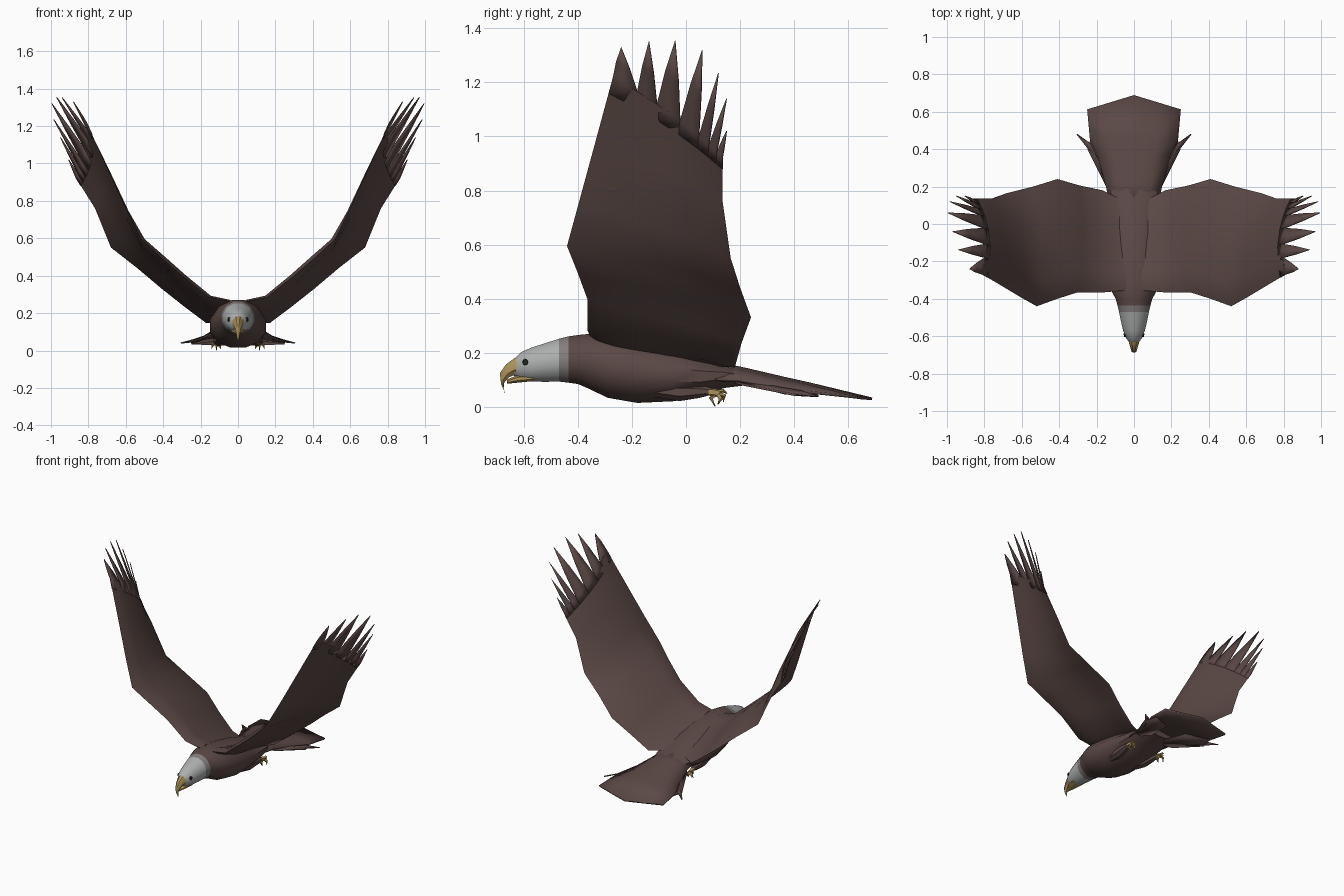
import bpy, bmesh, math
from mathutils import Vector as V

if "Cube" in bpy.data.objects:
    bpy.data.objects.remove(bpy.data.objects["Cube"])


def material(name, rgb):
    m = bpy.data.materials.new(name)
    m.diffuse_color = (*rgb, 1)
    m.use_nodes = True
    m.node_tree.nodes["Principled BSDF"].inputs["Base Color"].default_value = m.diffuse_color
    return m


BROWN = material("brown_plumage", (0.105, 0.066, 0.06))
WHITE = material("pale_plumage", (0.42, 0.43, 0.43))
GREY = material("neck_plumage", (0.23, 0.21, 0.205))
HORN = material("yellow_horn", (0.42, 0.29, 0.10))
DARK = material("dark_eye", (0.02, 0.018, 0.015))


def build(name, verts, faces, mat, mirror=False, thick=0, angle=40):
    bm = bmesh.new()
    vs = [bm.verts.new(v) for v in verts]
    for f in faces:
        bm.faces.new([vs[i] for i in f])
    bmesh.ops.recalc_face_normals(bm, faces=bm.faces)
    me = bpy.data.meshes.new(name)
    bm.to_mesh(me)
    bm.free()
    me.materials.append(mat)
    ob = bpy.data.objects.new(name, me)
    bpy.context.collection.objects.link(ob)
    if mirror:
        ob.modifiers.new("mirror", 'MIRROR')
    if thick:
        mod = ob.modifiers.new("thickness", 'SOLIDIFY')
        mod.thickness = thick
        mod.offset = 0
    bpy.ops.object.select_all(action='DESELECT')
    ob.select_set(True)
    bpy.context.view_layer.objects.active = ob
    bpy.ops.object.shade_smooth_by_angle(angle=math.radians(angle))
    return ob


def bridge(name, rings, mat, **kw):
    # skin closed rings of equal length, capped at both ends
    n = len(rings[0])
    verts = [p for r in rings for p in r]
    faces = [(k * n + i, k * n + (i + 1) % n, (k + 1) * n + (i + 1) % n, (k + 1) * n + i)
             for k in range(len(rings) - 1) for i in range(n)]
    faces += [tuple(range(n)), tuple(range(len(verts) - n, len(verts)))]
    return build(name, verts, faces, mat, **kw)


def loft(name, sections, mat, n=12, **kw):
    # sections: y, top z, bottom z, half width, optional lean of the bottom
    rings = []
    c = math.cos(math.pi / n)
    for y, top, bot, w, *lean in sections:
        ring = []
        for i in range(n):
            a = 2 * math.pi * (i + 0.5) / n
            s = math.sin(a) / c
            ring.append(V((w * math.cos(a) / c, y + (lean[0] if lean else 0) * (1 - s) / 2,
                           (top + bot) / 2 + (top - bot) / 2 * s)))
        rings.append(ring)
    return bridge(name, rings, mat, **kw)


def limb(name, pts, radii, mat, n=5, **kw):
    rings = []
    for i, p in enumerate(pts):
        d = V(pts[min(i + 1, len(pts) - 1)]) - V(pts[max(i - 1, 0)])
        q = d.to_track_quat('Z', 'Y')
        rings.append([V(p) + q @ V((radii[i] * math.cos(2 * math.pi * k / n),
                                    radii[i] * math.sin(2 * math.pi * k / n), 0)) for k in range(n)])
    return bridge(name, rings, mat, **kw)


# torso
loft("body", [(-.435, .261, .090, .088), (-.40, .266, .085, .098), (-.36, .270, .068, .120),
              (-.29, .266, .034, .140), (-.18, .250, .015, .150), (-.05, .220, .021, .150),
              (.05, .190, .035, .140), (.14, .162, .070, .130), (.26, .125, .085, .090)], BROWN)

# neck band and head
loft("neck", [(-.47, .252, .094, .080), (-.435, .261, .090, .088)], GREY)
loft("head", [(-.636, .175, .115, .022), (-.61, .203, .102, .043), (-.57, .220, .094, .058),
              (-.52, .236, .093, .070), (-.47, .252, .094, .080)], WHITE)

# hooked beak and lower jaw
loft("upper_beak", [(-.60, .188, .118, .034), (-.635, .180, .118, .027), (-.665, .158, .110, .019, .01),
                    (-.688, .125, .088, .012, .015), (-.684, .085, .070, .007, .01),
                    (-.670, .056, .052, .002)], HORN, n=8)
loft("lower_beak", [(-.56, .122, .096, .038), (-.62, .118, .090, .027), (-.662, .102, .086, .008)], HORN, n=8)

# eyes
limb("eye", [(.040, -.592, .165), (.054, -.594, .166)], [.015, .009], DARK, n=8, mirror=True)

# wing ribs: leading edge, trailing edge, thickness
RIBS = [((.04, -.355, .262), (.07, .13, .150), 1.0),
        ((.155, -.365, .285), (.17, .18, .145), 1.0),
        ((.30, -.365, .40), (.29, .205, .235), .9),
        ((.41, -.40, .495), (.41, .24, .33), .8),
        ((.52, -.44, .595), (.54, .20, .44), .7),
        ((.60, -.395, .76), (.68, .165, .55), .5),
        ((.70, -.335, .98), (.765, .135, .76), .3),
        ((.81, -.27, 1.22), (.865, .135, .92), .12)]


def rib_point(i, t, side=0.0):
    # point on a rib at chord fraction t; side moves it above or below the camber line
    a, b, th = V(RIBS[i][0]), V(RIBS[i][1]), RIBS[i][2]
    span = V(RIBS[min(i + 1, 7)][0]) - V(RIBS[max(i - 1, 0)][0])
    nrm = span.cross(b - a).normalized()
    camber = 0.04 * min(1, i / 3) * 4 * t * (1 - t)
    return a.lerp(b, t) + nrm * (camber + side * th)


# breaks between the feathers along the wing end, shared with the wing section
NOTCH = [0, .20, .37, .58, .76, .86, .94, 1]
SHAPE = [(0, 0)] + [(t, .018 * (1 - t) + .004) for t in (.1, .2, .37, .58, .76, .86, .94)]
SHAPE += [(1, .002), (.97, -.004), (.76, -.010), (.58, -.018), (.37, -.028), (.2, -.030), (.08, -.020)]
bridge("wing", [[rib_point(i, t, s) for t, s in SHAPE] for i in range(8)], BROWN, mirror=True)

# long pointed feathers fanning from the wing end
TIPS = [(.88, -.24, 1.33), (.94, -.137, 1.352), (.97, -.04, 1.355), (.995, .06, 1.32),
        (.985, .12, 1.235), (.95, .15, 1.14), (.905, .15, 1.02)]
for i, tip in enumerate(TIPS):
    t0, t1 = NOTCH[i], NOTCH[i + 1]
    inner = [rib_point(6, t).lerp(rib_point(7, t), .75) for t in (t0, t1)]
    a, b = rib_point(7, t0), rib_point(7, t1)
    m0, m1 = a.lerp(V(tip), .5), b.lerp(V(tip), .5)
    grow = (m1 - m0) * .08
    build("wing_feather_%d" % (i + 1), [*inner, b, a, m1 + grow, m0 - grow, V(tip)],
          [(0, 1, 2, 3), (3, 2, 4, 5), (5, 4, 6)], BROWN, mirror=True, thick=.005)

# fanned tail: raised along the middle, lower at the sides
mid = [(0, .10, .165), (0, .22, .140), (0, .37, .105), (0, .46, .085), (0, .688, .030)]
half = [(.08, .10, .150), (.085, .21, .130), (.105, .37, .093), (.125, .46, .075), (.125, .650, .033)]
edge = [(.13, .10, .100), (.145, .19, .098), (.195, .37, .066), (.235, .45, .055), (.25, .612, .038)]
build("tail", mid + half + edge,
      [(k + i, k + i + 1, k + i + 6, k + i + 5) for k in (0, 5) for i in range(4)],
      BROWN, mirror=True, thick=.010)

# outer tail feathers that stick out at the sides
build("tail_side_feather", [(.13, .18, .098), (.21, .36, .050), (.305, .48, .040), (.235, .43, .058), (.17, .30, .080)],
      [(0, 1, 4), (1, 2, 3, 4)], BROWN, mirror=True, thick=.008)
build("tail_under_feather", [(.04, .16, .10), (.15, .20, .085), (.25, .40, .045), (.22, .49, .040), (.08, .42, .060)],
      [(0, 1, 2, 3, 4)], BROWN, mirror=True, thick=.008)

# feathered thighs folded back
limb("thigh", [(.085, -.12, .068), (.10, -.02, .054), (.11, .05, .057), (.115, .095, .058)],
     [.032, .033, .024, .013], BROWN, n=7, mirror=True)

# feet and toes
limb("foot", [(.115, .07, .056), (.117, .10, .055), (.118, .125, .050)], [.014, .015, .013], HORN, mirror=True)
TOES = [((.100, .130, .032), (.092, .118, .010)), ((.118, .142, .040), (.118, .138, .018)),
        ((.134, .130, .032), (.142, .120, .012)), ((.116, .092, .032), (.114, .108, .002))]
for i, (knuckle, claw) in enumerate(TOES):
    limb("toe_%d" % (i + 1), [(.117, .112, .050), knuckle, claw], [.010, .009, .002], HORN, n=4, mirror=True)
limb("heel_spur", [(.118, .115, .055), (.12, .138, .060), (.12, .152, .050)], [.008, .007, .002], HORN, n=4, mirror=True)
